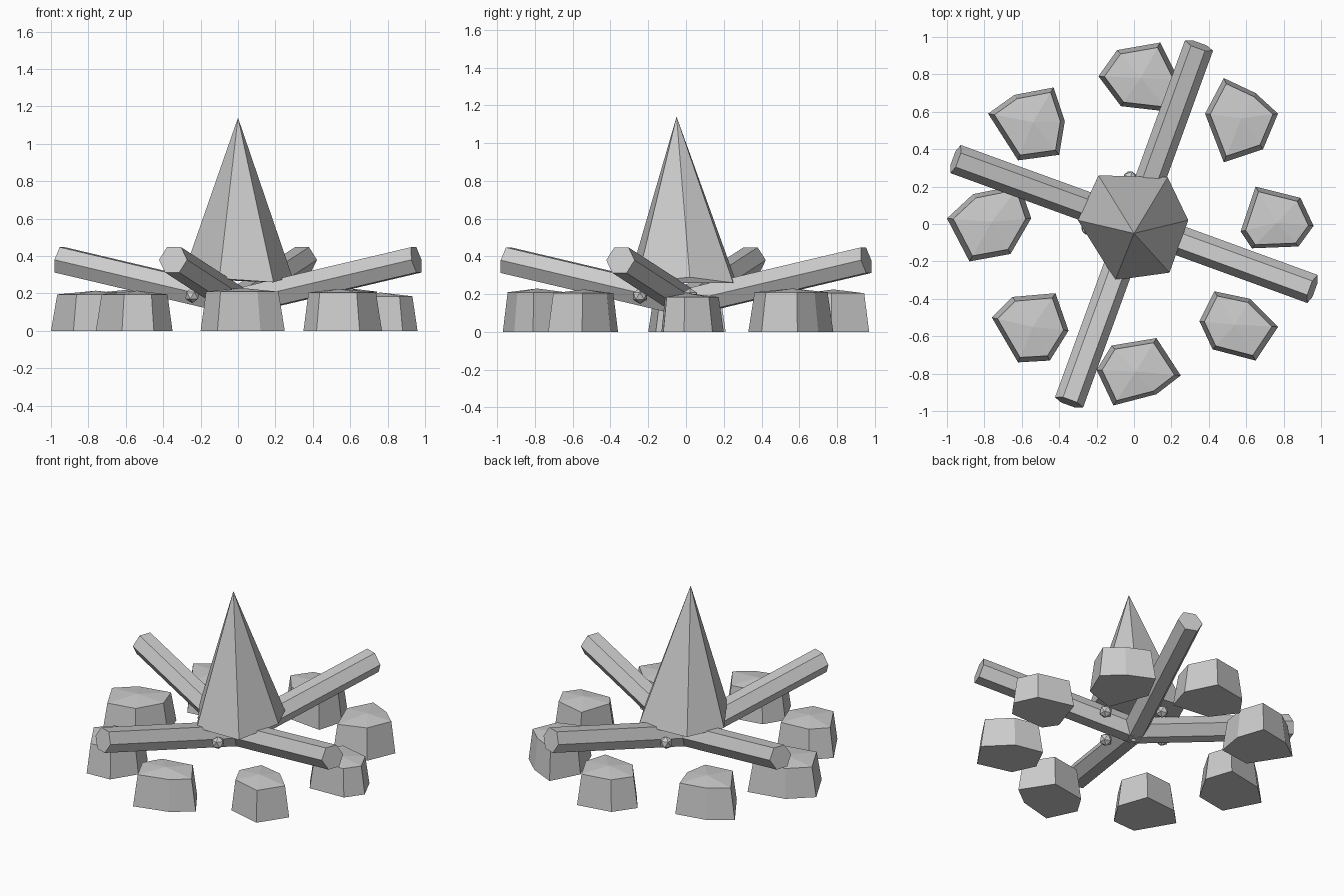
import bpy
import bmesh
from math import cos, sin, pi, radians
from mathutils import Vector

cube = bpy.data.objects.get("Cube")
if cube:
    bpy.data.objects.remove(cube, do_unlink=True)

# One plain grey for everything
grey = bpy.data.materials.new("plain_grey")
grey.use_nodes = True
colour = (0.6, 0.6, 0.6, 1)
grey.diffuse_color = colour
grey.node_tree.nodes["Principled BSDF"].inputs["Base Color"].default_value = colour


def finish(name, bm):
    """Turn a bmesh into a flat shaded object."""
    bmesh.ops.recalc_face_normals(bm, faces=bm.faces)
    mesh = bpy.data.meshes.new(name)
    bm.to_mesh(mesh)
    bm.free()
    mesh.materials.append(grey)
    obj = bpy.data.objects.new(name, mesh)
    bpy.context.collection.objects.link(obj)
    return obj


def bridge(bm, low, high):
    """Join two rings of equal length with quads."""
    n = len(low)
    for i in range(n):
        j = (i + 1) % n
        bm.faces.new((low[i], low[j], high[j], high[i]))


def fan(bm, ring, tip):
    """Close a ring with triangles that meet at a tip."""
    for i, v in enumerate(ring):
        bm.faces.new((v, ring[(i + 1) % len(ring)], tip))


def stone(name, height, outline):
    """Tapered stone with a low peaked top; outline in hundredths."""
    bm = bmesh.new()
    base = [Vector((x, y, 0)) / 100 for x, y in outline]
    centre = sum(base, Vector()) / len(base)
    lift = Vector((0, 0, height))
    low = [bm.verts.new(p) for p in base]
    high = [bm.verts.new(centre.lerp(p, 0.86) + lift) for p in base]
    tip = bm.verts.new(centre + lift + Vector((0, 0, 0.02)))
    bm.faces.new(low)
    bridge(bm, low, high)
    fan(bm, high, tip)
    finish(name, bm)


def log(name, angle):
    """Six sided log rising outward from the middle."""
    out = Vector((cos(angle), sin(angle), 0))
    side = Vector((-sin(angle), cos(angle), 0))
    start = Vector((0, 0, 0.155))
    end = out * 1.015 + Vector((0, 0, 0.38))
    up = (end - start).normalized().cross(side)
    bm = bmesh.new()
    rings = []
    for middle in (start, end):
        rings.append([bm.verts.new(middle + 0.08 * (side * cos(k * pi / 3) + up * sin(k * pi / 3)))
                      for k in range(6)])
        bm.faces.new(rings[-1])
    bridge(bm, *rings)
    finish(name, bm)


# Ring of stones
stone("stone_back", 0.205, [(-19, 79), (-9, 93), (14, 97), (24, 77), (19, 60), (-7, 63)])
stone("stone_back_left", 0.21, [(48, 78), (65, 70), (77, 59), (69, 40), (48, 33), (38, 59)])
stone("stone_left", 0.185, [(65, 20), (89, 14), (96, -1), (88, -12), (63, -13), (57, -4)])
stone("stone_front_left", 0.205, [(43, -36), (62, -40), (77, -55), (65, -73), (42, -67), (35, -52)])
stone("stone_front", 0.21, [(12, -61), (25, -81), (12, -91), (-11, -97), (-20, -78), (-12, -65)])
stone("stone_front_right", 0.195, [(-65, -39), (-42, -37), (-35, -57), (-45, -73), (-62, -74), (-76, -50)])
stone("stone_right", 0.195, [(-100, 3), (-86, 16), (-61, 21), (-55, 3), (-66, -16), (-88, -20)])
stone("stone_back_right", 0.205, [(-78, 59), (-64, 69), (-43, 73), (-37, 55), (-40, 37), (-62, 34)])

# Crossed logs and the embers between them
for k in range(4):
    log(f"log_{k + 1}", radians(70 + 90 * k))
    angle = radians(95 + 90 * k)
    ember = bmesh.new()
    bmesh.ops.create_icosphere(ember, subdivisions=1, radius=0.042)
    bmesh.ops.translate(ember, verts=ember.verts,
                        vec=(0.245 * cos(angle), 0.245 * sin(angle), 0.19))
    finish(f"ember_{k + 1}", ember)

# Flame: uneven six sided spike
flame = bmesh.new()
foot = [(-19, 26, 28), (18, 25, 26), (29, 2, 29), (19, -26, 26), (-10, -30, 28), (-30, 2, 28)]
ring = [flame.verts.new(Vector(p) / 100) for p in foot]
flame.faces.new(ring)
fan(flame, ring, flame.verts.new((0, -0.05, 1.14)))
finish("flame", flame)
